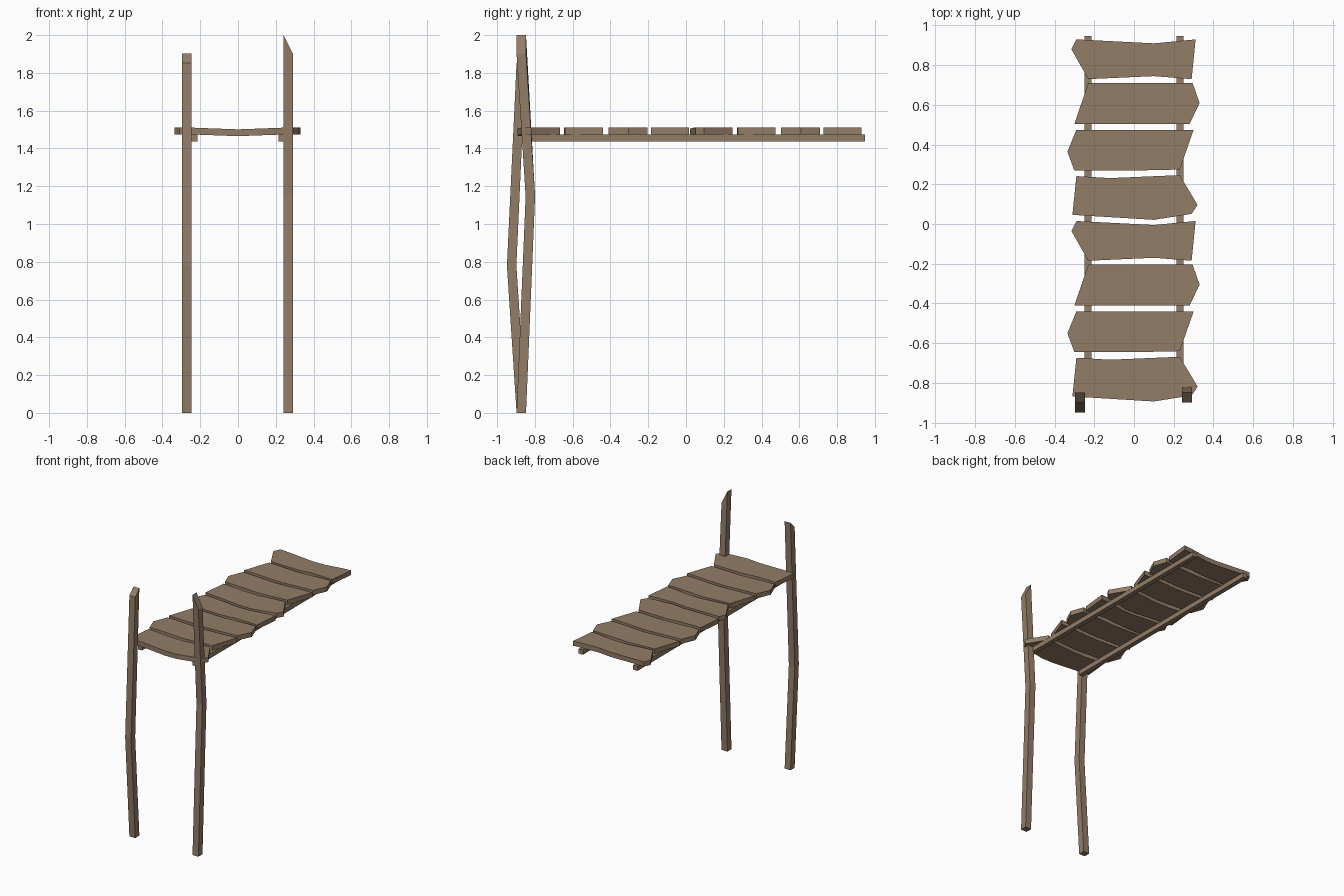
import bpy, bmesh
from mathutils import Vector

cube = bpy.data.objects.get("Cube")
if cube:
    bpy.data.objects.remove(cube, do_unlink=True)

wood = bpy.data.materials.new("weathered_wood")
wood.use_nodes = True
WOOD = (0.29, 0.205, 0.135, 1)
wood.diffuse_color = WOOD
bsdf = wood.node_tree.nodes["Principled BSDF"]
bsdf.inputs["Base Color"].default_value = WOOD
bsdf.inputs["Roughness"].default_value = 0.9


def finish(name, bm):
    bmesh.ops.recalc_face_normals(bm, faces=bm.faces)
    mesh = bpy.data.meshes.new(name)
    bm.to_mesh(mesh)
    bm.free()
    mesh.materials.append(wood)
    obj = bpy.data.objects.new(name, mesh)
    bpy.context.collection.objects.link(obj)
    return obj


def post(name, x, bend_y, bend_z, top_z, slope_x, slope_y):
    """Square post with one bend and a slanted top."""
    half, base_y = 0.025, -0.872
    corners = [(-half, -half), (half, -half), (half, half), (-half, half)]
    bm = bmesh.new()
    rings = []
    for y, z, top in ((base_y, 0, 0), (bend_y, bend_z, 0), (base_y, top_z, 1)):
        rings.append([bm.verts.new((x + cx, y + cy,
                                    z + top * (slope_x * cx + slope_y * cy)))
                      for cx, cy in corners])
    for low, high in zip(rings, rings[1:]):
        for i in range(4):
            j = (i + 1) % 4
            bm.faces.new((low[i], low[j], high[j], high[i]))
    bm.faces.new(rings[0])
    bm.faces.new(rings[-1])
    finish(name, bm)


def plank(name, outline, y):
    """Rough-cut board extruded from its outline, sagging in the middle."""
    bottom, thick, sag, edge = 1.474, 0.036, 0.009, 0.24
    bm = bmesh.new()
    face = bm.faces.new([bm.verts.new((px, y + py, bottom))
                         for px, py in outline])
    ext = bmesh.ops.extrude_face_region(bm, geom=[face])
    bmesh.ops.translate(bm, vec=(0, 0, thick), verts=[
        v for v in ext["geom"] if isinstance(v, bmesh.types.BMVert)])
    for cut in (-edge, 0, edge):
        bmesh.ops.bisect_plane(
            bm, geom=bm.verts[:] + bm.edges[:] + bm.faces[:],
            plane_co=Vector((cut, 0, 0)), plane_no=Vector((1, 0, 0)))
    for v in bm.verts:
        v.co.z -= sag * max(0, 1 - abs(v.co.x) / edge)
    finish(name, bm)


def beam(name, x):
    """Long runner under the planks."""
    start, end = -0.86, 0.947
    bm = bmesh.new()
    bmesh.ops.create_cube(bm, size=1)
    for v in bm.verts:
        v.co = (x + v.co.x * 0.036,
                (start + end) / 2 + v.co.y * (end - start),
                1.455 + v.co.z * 0.036)
    finish(name, bm)


# Posts at the front end
post("right_post", -0.271, -0.923, 0.78, 1.877, 0, 1)
post("left_post", 0.266, -0.824, 1.146, 1.95, -2, 0)

# Runners
beam("right_runner", -0.232)
beam("left_runner", 0.232)

# Four board shapes, laid in turn along the deck
SHAPES = [
    [(-0.29, 0.105), (-0.12, 0.095), (0.23, 0.11), (0.32, -0.04),
     (0.29, -0.085), (0.10, -0.115), (-0.31, -0.09)],
    [(-0.29, 0.105), (0.30, 0.105), (0.23, -0.095), (0, -0.1),
     (-0.30, -0.1), (-0.335, -0.005)],
    [(-0.23, 0.105), (0.295, 0.105), (0.33, 0.005), (0.28, -0.1),
     (-0.30, -0.1)],
    [(-0.29, 0.1), (-0.315, 0.05), (-0.23, -0.1), (0.10, -0.085),
     (0.29, -0.1), (0.31, 0.1), (0.10, 0.08)],
]
OFFSETS = (-0.778, -0.545, -0.31, -0.085)
for i in range(8):
    k = i % 4
    plank(f"plank_{i + 1}", SHAPES[k], OFFSETS[k] + 0.914 * (i // 4))
